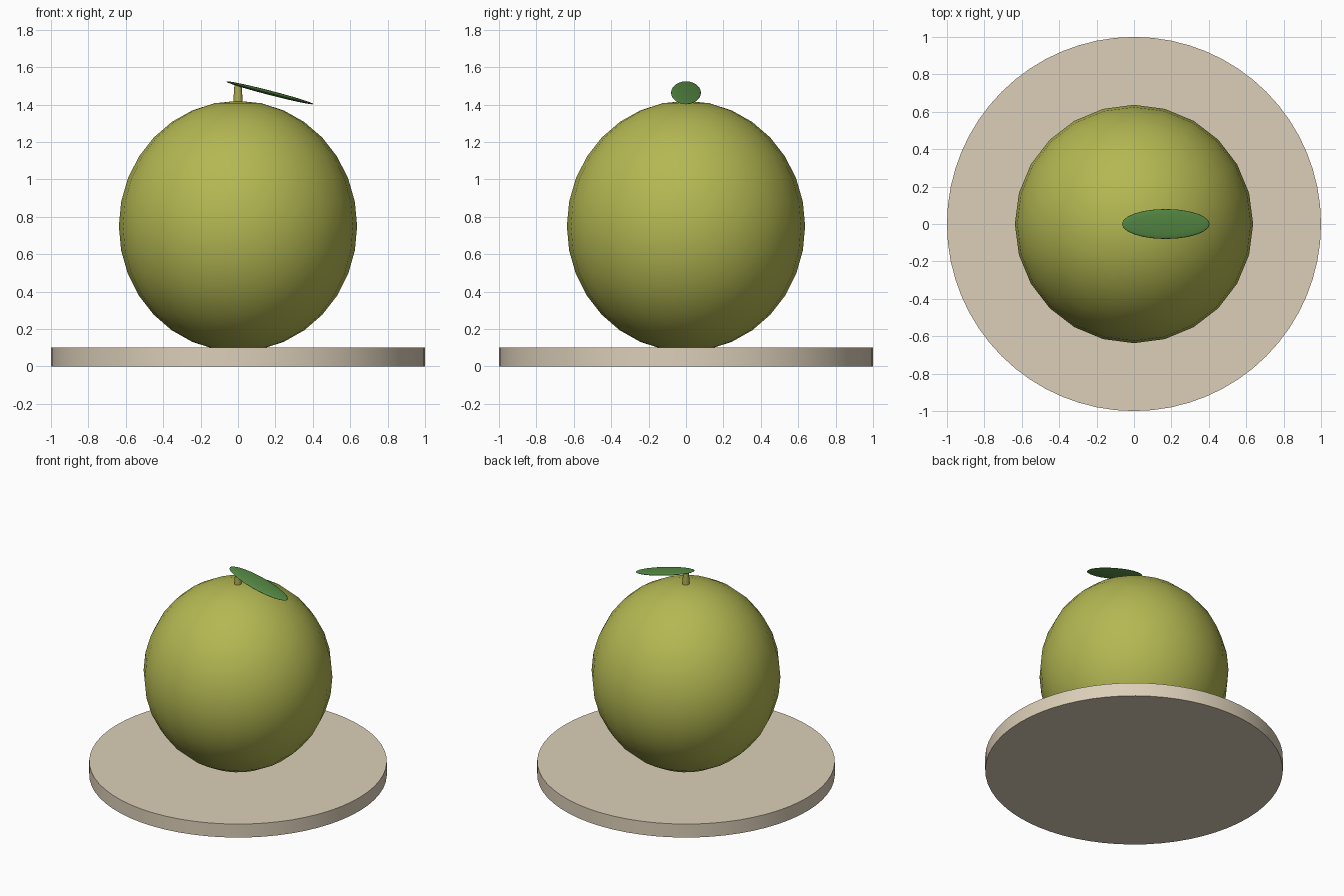
import bpy, math

if "Cube" in bpy.data.objects:
    bpy.data.objects.remove(bpy.data.objects["Cube"])


def srgb(r, g, b):
    f = lambda c: c / 12.92 if c <= 0.04045 else ((c + 0.055) / 1.055) ** 2.4
    return [f(c / 255) for c in (r, g, b)] + [1.0]


def material(name, rgb):
    m = bpy.data.materials.new(name)
    m.diffuse_color = srgb(*rgb)
    m.use_nodes = True
    m.node_tree.nodes["Principled BSDF"].inputs["Base Color"].default_value = m.diffuse_color
    return m


def finish(name, mat):
    ob = bpy.context.object
    ob.name = name
    ob.data.materials.append(mat)
    bpy.ops.object.shade_smooth_by_angle(angle=math.radians(35))
    return ob


def ellipsoid(name, mat, loc, size, segments, rings, tilt=0):
    bpy.ops.mesh.primitive_uv_sphere_add(segments=segments, ring_count=rings, radius=1,
                                         location=loc, rotation=(0, tilt, 0))
    bpy.context.object.scale = size
    return finish(name, mat)


beige = material("beige", (220, 207, 184))
olive = material("olive_green", (180, 184, 82))
stem_green = material("stem_olive", (172, 168, 80))
leaf_green = material("leaf_green", (86, 138, 68))

# round base plate
bpy.ops.mesh.primitive_cylinder_add(vertices=64, radius=1, depth=0.1, location=(0, 0, 0.05))
finish("base_plate", beige)

# fruit, slightly taller than wide, sunk a little into the plate
ellipsoid("fruit", olive, (0, 0, 0.75), (0.637, 0.637, 0.67), 24, 16)

# tapered stem
bpy.ops.mesh.primitive_cone_add(vertices=12, radius1=0.027, radius2=0.019, depth=0.12,
                                location=(0, 0, 1.45))
finish("stem", stem_green)

# thin drooping leaf
ellipsoid("leaf", leaf_green, (0.17, 0, 1.463), (0.242, 0.08, 0.012), 24, 12,
          math.radians(14.5))
